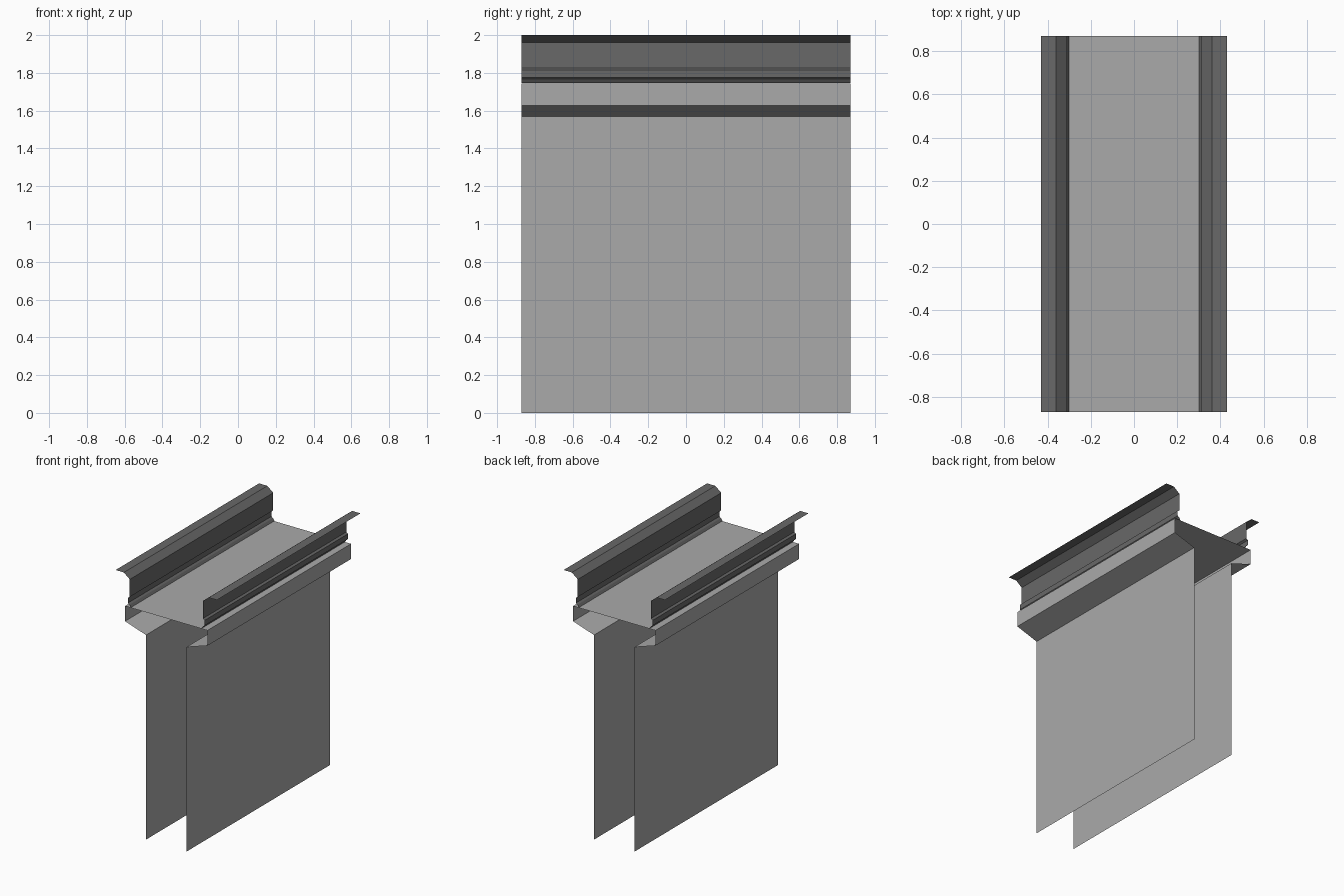
import bpy

if "Cube" in bpy.data.objects:
    bpy.data.objects.remove(bpy.data.objects["Cube"])

HALF_LENGTH = 0.87


def material(name, value):
    m = bpy.data.materials.new(name)
    m.diffuse_color = (value, value, value, 1.0)
    m.use_nodes = True
    m.node_tree.nodes["Principled BSDF"].inputs["Base Color"].default_value = m.diffuse_color
    return m


concrete = material("light_grey", 0.40)
metal = material("dark_grey", 0.14)


def sheet(name, profile, mat, side=1):
    """Extrude an open (x, z) profile along y as a thin single-sided sheet."""
    n = len(profile)
    verts = [(side * x, y, z) for y in (-HALF_LENGTH, HALF_LENGTH) for x, z in profile]
    faces = [(i, i + n, i + n + 1, i + 1) for i in range(n - 1)]
    if side > 0:
        faces = [f[::-1] for f in faces]
    mesh = bpy.data.meshes.new(name)
    mesh.from_pydata(verts, [], faces)
    mesh.materials.append(mat)
    obj = bpy.data.objects.new(name, mesh)
    bpy.context.collection.objects.link(obj)
    return obj


# Wall, sloped corbel and upright edge band
wall = [(0.172, 0.0), (0.172, 1.57), (0.35, 1.628), (0.35, 1.745)]

# Railing: foot, folded groove, upright web, sloped shoulder and flat lip
rail = [(0.30, 1.747), (0.312, 1.765), (0.325, 1.775), (0.325, 1.815),
        (0.31, 1.825), (0.31, 1.96), (0.36, 2.0), (0.43, 2.0)]

for side, label in ((-1, "left"), (1, "right")):
    sheet(label + "_wall", wall, concrete, side)
    sheet(label + "_rail", rail, metal, side)

# Flat deck, split into strips, spanning between the edge bands
deck = [(x, 1.745) for x in (0.35, 0.30, 0.152, 0.0, -0.152, -0.30, -0.35)]
sheet("deck", deck, concrete)
